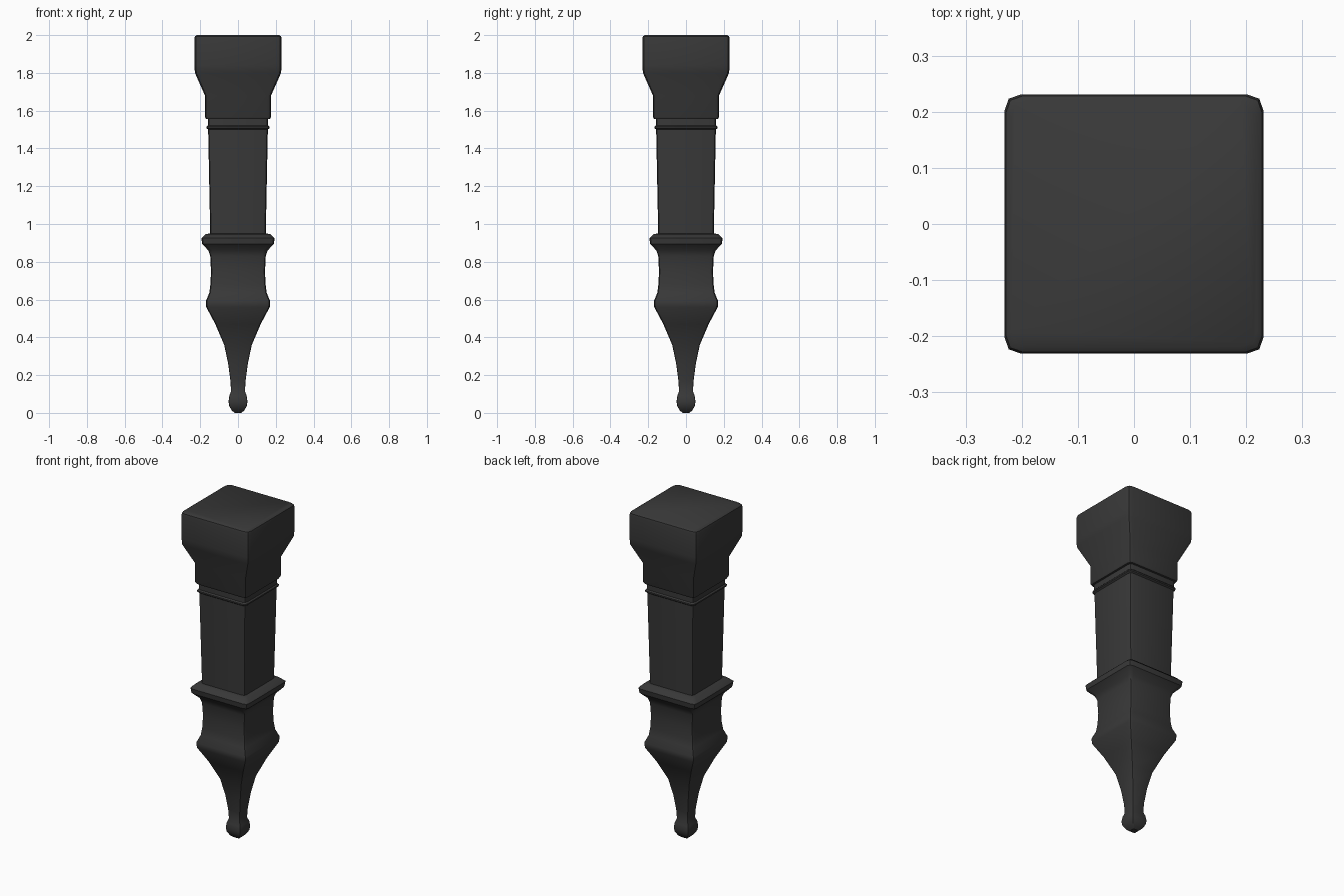
import bpy, bmesh

if "Cube" in bpy.data.objects:
    bpy.data.objects.remove(bpy.data.objects["Cube"])

# Dark finish
mat = bpy.data.materials.new("dark_finish")
mat.diffuse_color = (0.04, 0.04, 0.04, 1)
mat.use_nodes = True
mat.node_tree.nodes["Principled BSDF"].inputs["Base Color"].default_value = mat.diffuse_color


def ring(bm, h, z, a, b):
    # Square cross-section with softly eased corners
    quarter = [(1, -a), (1, a), (b, b)]
    pts = []
    for _ in range(4):
        pts += quarter
        quarter = [(-y, x) for x, y in quarter]
    return [bm.verts.new((x * h, y * h, z)) for x, y in pts]


def loft(name, profile, a=0.87, b=0.967):
    bm = bmesh.new()
    rings = [ring(bm, h, z, a, b) for h, z in profile]
    n = len(rings[0])
    for lo, hi in zip(rings, rings[1:]):
        for i in range(n):
            j = (i + 1) % n
            bm.faces.new((lo[i], lo[j], hi[j], hi[i]))
    bm.faces.new(rings[0][::-1])
    bm.faces.new(rings[-1])
    bmesh.ops.recalc_face_normals(bm, faces=bm.faces)
    me = bpy.data.meshes.new(name)
    bm.to_mesh(me)
    bm.free()
    ob = bpy.data.objects.new(name, me)
    bpy.context.collection.objects.link(ob)
    me.materials.append(mat)
    bpy.ops.object.select_all(action='DESELECT')
    ob.select_set(True)
    bpy.context.view_layer.objects.active = ob
    bpy.ops.object.shade_smooth_by_angle(angle=0.6)
    return ob


# Whole turned-square leg, from foot to top block (half width, height)
loft("square_leg", [
    # foot knob
    (0.018, 0.0), (0.032, 0.012), (0.046, 0.035), (0.05, 0.06),
    (0.046, 0.09), (0.037, 0.115),
    # flared taper
    (0.04, 0.17), (0.052, 0.26), (0.073, 0.36), (0.12, 0.47),
    (0.168, 0.56), (0.17, 0.592),
    # waist
    (0.152, 0.635), (0.146, 0.68), (0.143, 0.75), (0.147, 0.83),
    (0.157, 0.86),
    # collar
    (0.19, 0.895), (0.194, 0.925), (0.17, 0.947), (0.147, 0.95),
    # shaft and bead
    (0.158, 1.50), (0.167, 1.507), (0.167, 1.515), (0.160, 1.522),
    (0.160, 1.555),
    # neck block
    (0.170, 1.557), (0.175, 1.567), (0.175, 1.68),
    # top block
    (0.228, 1.80), (0.231, 1.84), (0.231, 1.98), (0.228, 1.993),
    (0.219, 2.0)])
